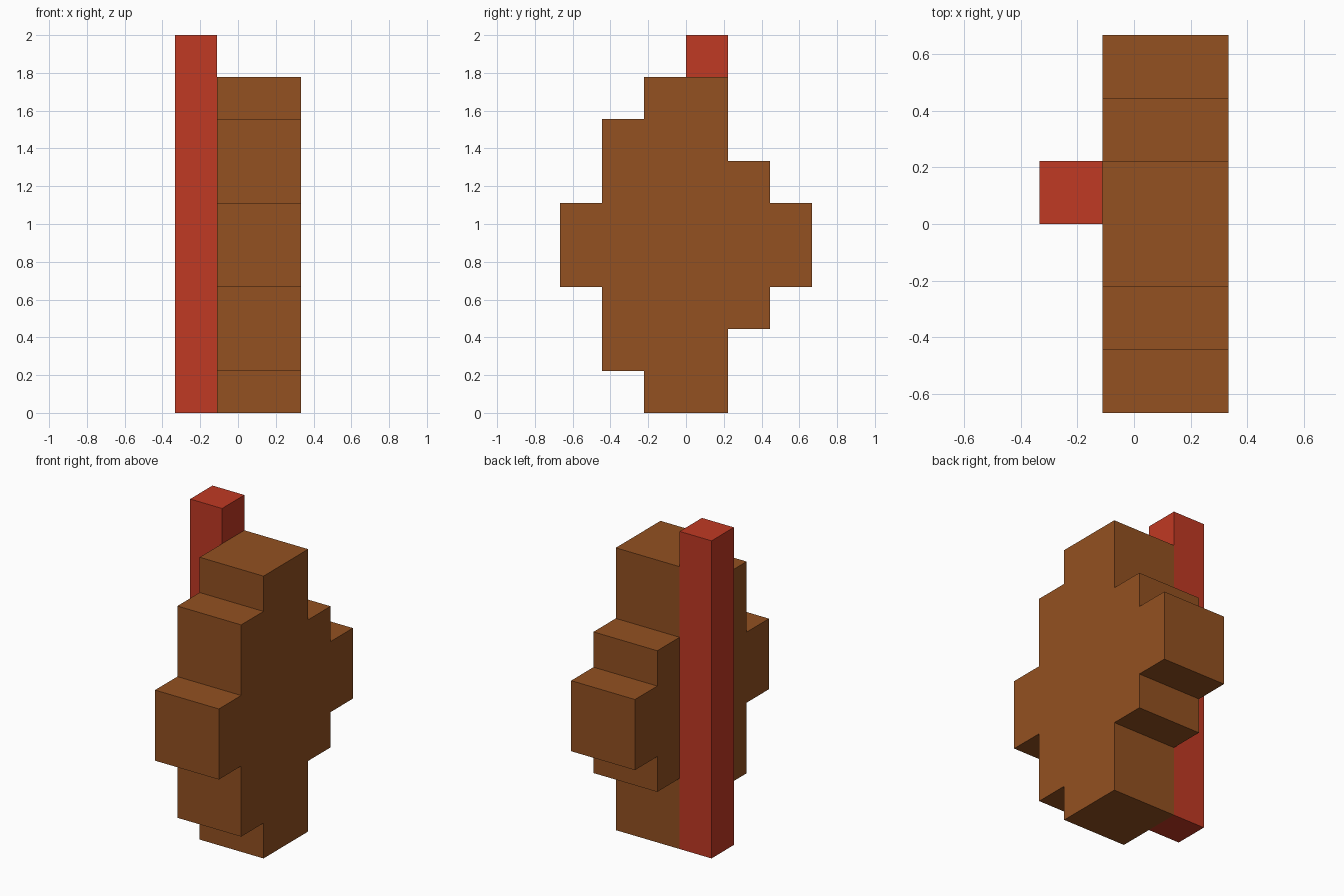
import bpy
import bmesh

if "Cube" in bpy.data.objects:
    bpy.data.objects.remove(bpy.data.objects["Cube"], do_unlink=True)

U = 2 / 9  # size of one block


def make_material(name, color):
    mat = bpy.data.materials.new(name)
    mat.use_nodes = True
    mat.diffuse_color = color
    mat.node_tree.nodes["Principled BSDF"].inputs["Base Color"].default_value = color
    return mat


def extrude_profile(name, outline, x0, x1, mat):
    """Extrude a (y, z) outline along x, all in block units."""
    bm = bmesh.new()
    face = bm.faces.new([bm.verts.new((x0 * U, y * U, z * U)) for y, z in outline])
    result = bmesh.ops.extrude_face_region(bm, geom=[face])
    moved = [g for g in result["geom"] if isinstance(g, bmesh.types.BMVert)]
    bmesh.ops.translate(bm, vec=((x1 - x0) * U, 0, 0), verts=moved)
    bmesh.ops.recalc_face_normals(bm, faces=bm.faces)
    mesh = bpy.data.meshes.new(name)
    bm.to_mesh(mesh)
    bm.free()
    mesh.materials.append(mat)
    obj = bpy.data.objects.new(name, mesh)
    bpy.context.collection.objects.link(obj)
    return obj


brown = make_material("brown", (0.292, 0.082, 0.015, 1))
red = make_material("red", (0.527, 0.041, 0.017, 1))

# Stepped body: the outline climbs the back and comes down the front
body_outline = [
    (-1, 0), (1, 0), (1, 2), (2, 2), (2, 3), (3, 3), (3, 5), (2, 5), (2, 6), (1, 6),
    (1, 8), (-1, 8), (-1, 7), (-2, 7), (-2, 5), (-3, 5), (-3, 3), (-2, 3), (-2, 1), (-1, 1),
]
extrude_profile("stepped_body", body_outline, -0.5, 1.5, brown)

# Tall post against the right side
extrude_profile("side_post", [(0, 0), (1, 0), (1, 9), (0, 9)], -1.5, -0.5, red)
